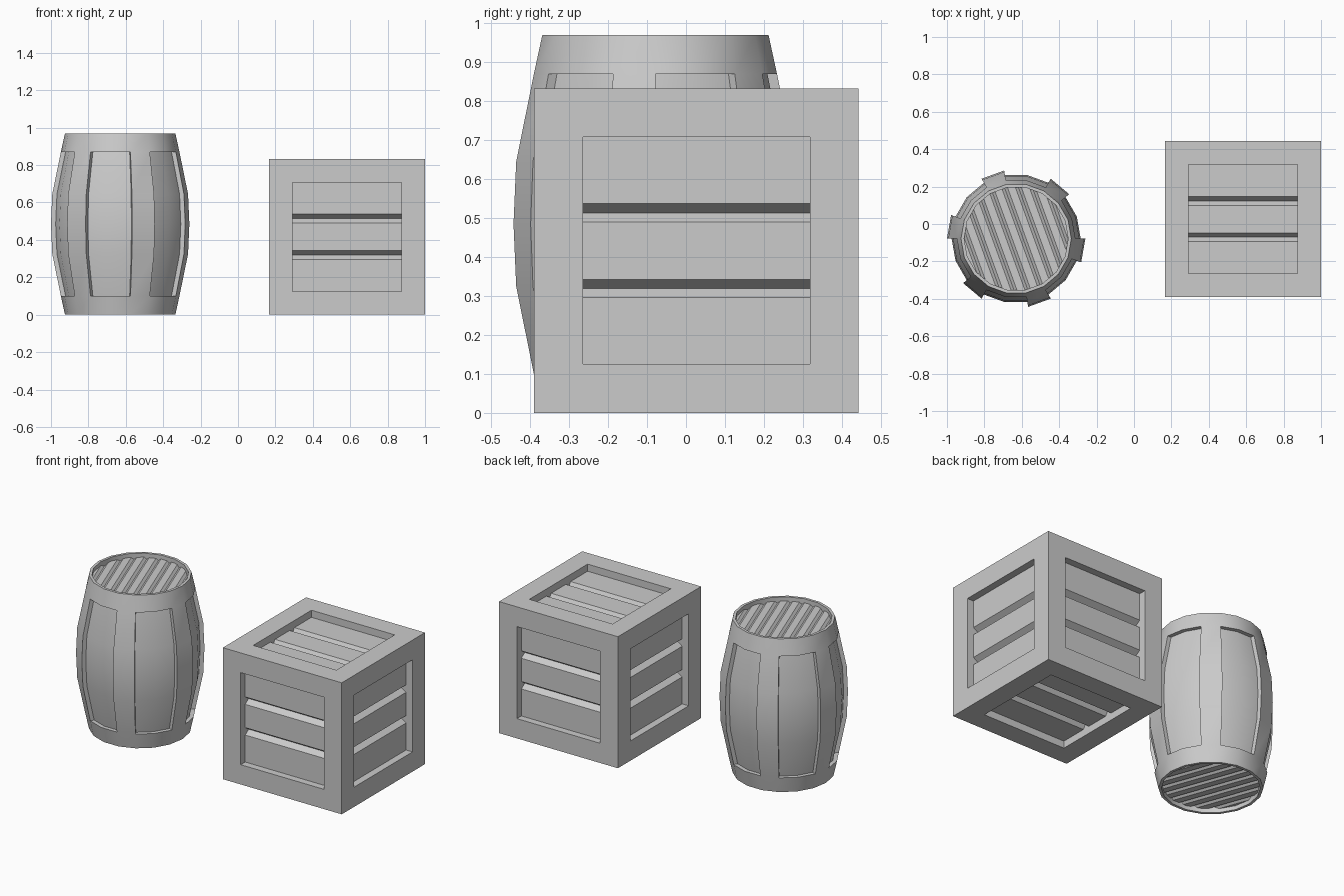
import bpy, bmesh, math
from mathutils import Matrix, Vector

if "Cube" in bpy.data.objects:
    bpy.data.objects.remove(bpy.data.objects["Cube"])


def finish(bm, name, loc, smooth=False):
    bmesh.ops.remove_doubles(bm, verts=bm.verts, dist=1e-5)
    mesh = bpy.data.meshes.new(name)
    bm.to_mesh(mesh)
    bm.free()
    ob = bpy.data.objects.new(name, mesh)
    bpy.context.collection.objects.link(ob)
    ob.location = loc
    if smooth:
        bpy.context.view_layer.objects.active = ob
        ob.select_set(True)
        bpy.ops.object.shade_smooth_by_angle(angle=math.radians(30))
        ob.select_set(False)
    return ob


# Crate: one framed, grooved side repeated in six directions
H, P = 0.4165, 0.2915          # half size, half panel size
DEPTH, GROOVE, GW = 0.045, 0.035, 0.0235


def crate_side(bm, rot):
    def quad(*pts):
        bm.faces.new([bm.verts.new(rot @ Vector(p)) for p in pts])

    def ring(s, d):
        return [(-s, d - H, -s), (s, d - H, -s), (s, d - H, s), (-s, d - H, s)]
    outer, inner, deep = ring(H, 0), ring(P, 0), ring(P, DEPTH + GROOVE)
    for i in range(4):
        j = (i + 1) % 4
        quad(outer[i], outer[j], inner[j], inner[i])   # frame
        quad(inner[i], inner[j], deep[j], deep[i])     # recess wall
    prof = [(-P, 0)]
    for c in (-P / 3, P / 3):                          # V grooves between boards
        prof += [(c - GW, 0), (c, GROOVE), (c + GW, 0)]
    prof.append((P, 0))
    for (z0, d0), (z1, d1) in zip(prof, prof[1:]):
        y0, y1 = DEPTH + d0 - H, DEPTH + d1 - H
        quad((-P, y0, z0), (P, y0, z0), (P, y1, z1), (-P, y1, z1))


bm = bmesh.new()
for k in range(4):
    crate_side(bm, Matrix.Rotation(k * math.pi / 2, 3, 'Z'))
for s in (-1, 1):
    crate_side(bm, Matrix.Rotation(s * math.pi / 2, 3, 'X'))
finish(bm, "crate", (0.5835, 0.0265, H))

# Barrel body: 18-sided lathe with rims at both ends
N, TOP, RIM = 18, 0.97, 0.278
half = [(RIM, 0.06), (RIM, 0), (0.295, 0), (0.317, 0.1), (0.363, 0.325)]
profile = half + [(0.37, TOP / 2)] + [(r, TOP - z) for r, z in reversed(half)]
bm = bmesh.new()
rings = [[bm.verts.new((r * math.cos(2 * math.pi * i / N), r * math.sin(2 * math.pi * i / N), z))
          for i in range(N)] for r, z in profile]
panels = [[] for _ in range(6)]
for k, (a, b) in enumerate(zip(rings, rings[1:])):
    for i in range(N):
        j = (i + 1) % N
        f = bm.faces.new((a[i], a[j], b[j], b[i]))
        if 3 <= k <= 6 and i % 3 != 2:
            panels[i // 3].append(f)
# Sunken panels, two sides wide, leaving six raised staves
for faces in panels:
    ext = bmesh.ops.extrude_face_region(bm, geom=faces)
    for v in [g for g in ext["geom"] if isinstance(g, bmesh.types.BMVert)]:
        r = math.hypot(v.co.x, v.co.y)
        v.co.x *= (r - 0.025) / r
        v.co.y *= (r - 0.025) / r
    bmesh.ops.delete(bm, geom=faces, context='FACES')
BARREL = (-0.63, -0.0785, 0)
finish(bm, "barrel_body", BARREL, True)


# Barrel ends: discs cut into planks with V grooves
def barrel_end(name, z, sign):
    bm = bmesh.new()
    bmesh.ops.create_circle(bm, cap_ends=True, segments=N, radius=RIM)
    bmesh.ops.rotate(bm, verts=bm.verts, matrix=Matrix.Rotation(math.pi / 2, 3, 'Z'))
    a = math.radians(20)
    across = Vector((math.cos(a), math.sin(a), 0))
    centres = [(i - 3.5) * 0.07 for i in range(8)]
    for c in centres:
        for o in (-0.015, 0, 0.015):
            bmesh.ops.bisect_plane(bm, geom=bm.verts[:] + bm.edges[:] + bm.faces[:],
                                   plane_co=across * (c + o), plane_no=across)
    for v in bm.verts:
        if any(abs(v.co.dot(across) - c) < 1e-4 for c in centres):
            v.co.z -= 0.012 * sign
    if sign < 0:
        bmesh.ops.reverse_faces(bm, faces=bm.faces)
    finish(bm, name, (BARREL[0], BARREL[1], z))


barrel_end("barrel_lid", TOP - 0.025, 1)
barrel_end("barrel_base", 0.025, -1)
